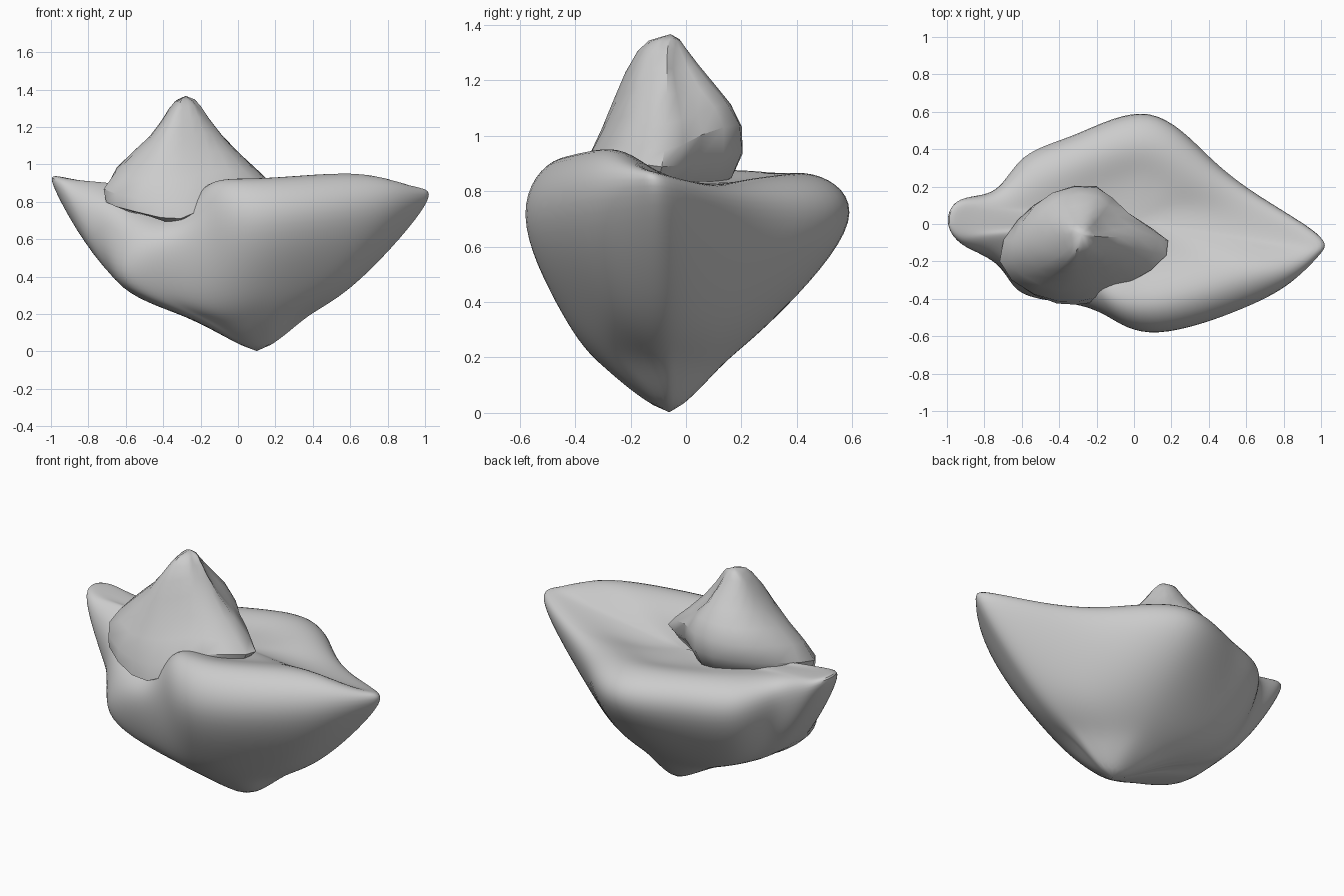
import bpy, bmesh, math, random
from mathutils import Vector

if "Cube" in bpy.data.objects:
    bpy.data.objects.remove(bpy.data.objects["Cube"])

random.seed(4)


def toward(ring, centre, t):
    """Copy of a ring pulled toward a point."""
    c = Vector(centre)
    return [Vector(p).lerp(c, t) for p in ring]


def loft(name, bottom, rings, top, levels, steps, jitter=0.0):
    """Closed loft from pole to pole, subdivided so it passes close to its points."""
    n = len(rings[0])
    pts = [Vector(bottom)] + [Vector(p) for r in rings for p in r] + [Vector(top)]
    pts = [p + Vector([random.uniform(-jitter, jitter) for _ in range(3)]) for p in pts]
    faces = []
    for i in range(n):
        j = (i + 1) % n
        faces.append((0, 1 + j, 1 + i))
        for k in range(len(rings) - 1):
            a, b = 1 + k * n, 1 + (k + 1) * n
            faces.append((a + i, a + j, b + j, b + i))
        last = 1 + (len(rings) - 1) * n
        faces.append((last + i, last + j, len(pts) - 1))
    me = bpy.data.meshes.new(name)
    me.from_pydata(pts, [], faces)
    ob = bpy.data.objects.new(name, me)
    bpy.context.collection.objects.link(ob)
    mod = ob.modifiers.new("round", 'SUBSURF')
    mod.levels = mod.render_levels = levels
    # push the cage out against the shrinkage of the subdivision
    for _ in range(steps):
        ev = ob.evaluated_get(bpy.context.evaluated_depsgraph_get()).data
        delta = [(p - ev.vertices[i].co) * 0.55 for i, p in enumerate(pts)]
        for v, d in zip(me.vertices, delta):
            v.co += d
        me.update()
        ob.update_tag()
        bpy.context.view_layer.update()
    bpy.context.view_layer.objects.active = ob
    ob.select_set(True)
    bpy.ops.object.modifier_apply(modifier=mod.name)
    bpy.ops.object.shade_smooth_by_angle(angle=math.radians(35))
    ob.select_set(False)
    return ob


# Main boulder: widest outline, lower outline and top edge, counterclockwise from +x
rim = [(.98, -.05, .79), (.67, .15, .72), (.4, .36, .7), (.08, .6, .69), (-.3, .48, .69),
       (-.59, .37, .71), (-.73, .18, .76), (-.91, .14, .84), (-.98, .01, .87), (-.91, -.12, .83),
       (-.74, -.2, .71), (-.55, -.36, .62), (-.34, -.42, .62), (-.14, -.49, .7),
       (.12, -.59, .71), (.6, -.45, .75), (.85, -.3, .77), (.98, -.16, .79)]
lower = [(.64, -.05, .38), (.51, .08, .36), (.35, .2, .35), (.08, .32, .35), (-.25, .28, .34),
         (-.47, .21, .36), (-.58, .12, .38), (-.65, .05, .4), (-.68, -.03, .41),
         (-.67, -.12, .39), (-.65, -.2, .37), (-.61, -.34, .37), (-.4, -.37, .34),
         (-.15, -.4, .31), (.12, -.45, .38), (.41, -.34, .38), (.56, -.25, .38),
         (.63, -.15, .38)]
edge = [(.85, -.08, .85), (.57, .11, .82), (.33, .28, .84), (.07, .46, .86), (-.28, .36, .86),
        (-.5, .26, .87), (-.68, .13, .88), (-.85, .09, .91), (-.9, .02, .92), (-.85, -.05, .91),
        (-.72, -.1, .88), (-.48, -.24, .74), (-.3, -.27, .76), (-.15, -.39, .9),
        (.12, -.45, .92), (.55, -.32, .95), (.76, -.23, .93), (.86, -.15, .88)]
tip = (.1, -.06, 0)
foot = toward(lower, tip, .49)
for p in foot:
    if p.y < -.19:
        p.y -= .05
loft("main_boulder", tip, [foot, lower, rim, edge, toward(edge, (0, .02, .82), .42)],
     (0, .02, .83), 3, 6)

# Smaller craggy rock sitting on the front left of the boulder
base = [(.15, -.08, .85), (-.06, .0, .83), (-.2, .17, .84), (-.42, .1, .82), (-.58, .02, .82),
        (-.73, -.2, .79), (-.56, -.38, .74), (-.3, -.45, .69), (-.18, -.39, .78),
        (.1, -.25, .86)]
middle = [(.14, -.07, .94), (-.03, .06, 1.0), (-.2, .2, 1.05), (-.46, .18, 1.02),
          (-.58, .02, 1.01), (-.67, -.2, .96), (-.5, -.33, .93), (-.28, -.36, .92),
          (-.15, -.28, .97), (.04, -.22, .97)]
shoulder = [(-.1, -.08, 1.15), (-.15, .01, 1.15), (-.21, .1, 1.17), (-.35, .09, 1.17),
            (-.44, 0, 1.17), (-.46, -.12, 1.14), (-.4, -.24, 1.12), (-.29, -.26, 1.12),
            (-.19, -.2, 1.16), (-.13, -.15, 1.16)]
peak = (-.29, -.07, 1.45)
loft("top_rock", (-.3, -.1, .75), [base, middle, shoulder, toward(shoulder, peak, .53)],
     (-.29, -.07, 1.36), 1, 4, jitter=0.016)
